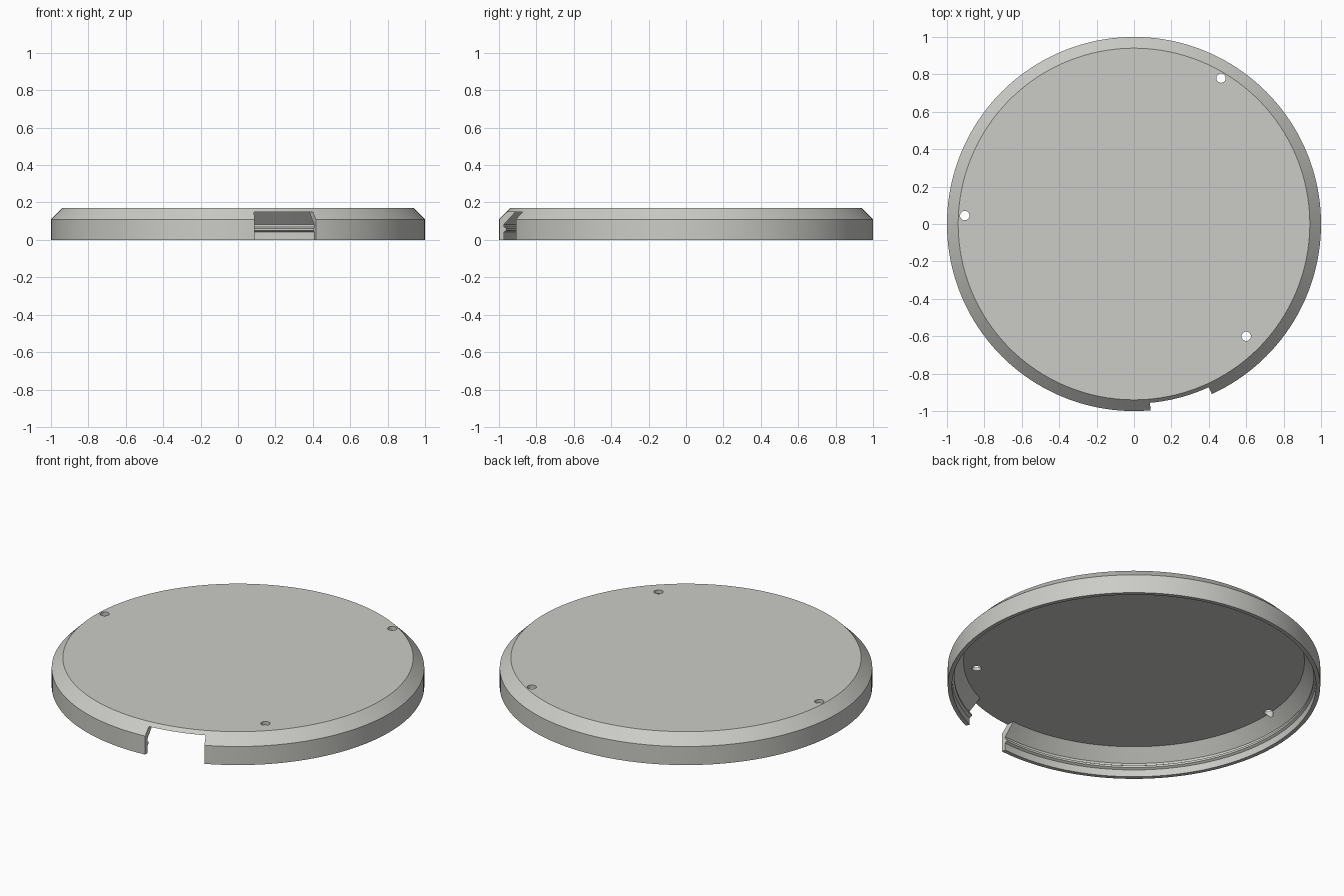
import bpy, bmesh, math

if "Cube" in bpy.data.objects:
    bpy.data.objects.remove(bpy.data.objects["Cube"])

SEG = 160

grey = bpy.data.materials.new("light_grey")
grey.diffuse_color = (0.60, 0.60, 0.57, 1)
grey.use_nodes = True
grey.node_tree.nodes["Principled BSDF"].inputs["Base Color"].default_value = grey.diffuse_color


def make_object(name, bm):
    bmesh.ops.recalc_face_normals(bm, faces=bm.faces)
    mesh = bpy.data.meshes.new(name)
    bm.to_mesh(mesh)
    bm.free()
    mesh.materials.append(grey)
    obj = bpy.data.objects.new(name, mesh)
    bpy.context.collection.objects.link(obj)
    return obj


def lathe(name, profile):
    """Revolve an open (radius, height) profile, capping both ends flat."""
    bm = bmesh.new()
    rings = []
    for r, z in profile:
        rings.append([bm.verts.new((r * math.cos(2 * math.pi * i / SEG),
                                    r * math.sin(2 * math.pi * i / SEG), z))
                      for i in range(SEG)])
    for a, b in zip(rings, rings[1:]):
        for i in range(SEG):
            j = (i + 1) % SEG
            bm.faces.new((a[i], a[j], b[j], b[i]))
    bm.faces.new(rings[0])
    bm.faces.new(rings[-1])
    return make_object(name, bm)


def prism(name, outline, z0, z1):
    bm = bmesh.new()
    low = [bm.verts.new((x, y, z0)) for x, y in outline]
    high = [bm.verts.new((x, y, z1)) for x, y in outline]
    n = len(outline)
    for i in range(n):
        j = (i + 1) % n
        bm.faces.new((low[i], low[j], high[j], high[i]))
    bm.faces.new(low)
    bm.faces.new(high)
    return make_object(name, bm)


def cut(target, cutter):
    mod = target.modifiers.new("cut", 'BOOLEAN')
    mod.operation = 'DIFFERENCE'
    mod.solver = 'EXACT'
    mod.object = cutter
    bpy.ops.object.select_all(action='DESELECT')
    bpy.context.view_layer.objects.active = target
    target.select_set(True)
    bpy.ops.object.modifier_apply(modifier=mod.name)
    bpy.data.objects.remove(cutter)


# Hollow lid: chamfered shell with a snap ridge inside the rim
lid = lathe("lid", [
    (0.94, 0.17), (1.0, 0.11), (1.0, 0.0),          # outside
    (0.977, 0.0), (0.977, 0.042),                   # lower inner wall
    (0.964, 0.05), (0.964, 0.062), (0.977, 0.07),   # snap ridge
    (0.977, 0.082), (0.915, 0.15),                  # inner chamfer, ceiling
])

# Notch through the rim, with radial sides
a0, a1 = math.radians(5.1), math.radians(24.6)
steps = [a0 + (a1 - a0) * i / 12 for i in range(13)]
outline = [(1.1 * math.sin(a), -1.1 * math.cos(a)) for a in steps]
outline += [(0.9 * math.sin(a), -0.9 * math.cos(a)) for a in reversed(steps)]
cut(lid, prism("notch_cutter", outline, -0.1, 0.1502))

# Three small screw holes through the top
for x, y in [(0.465, 0.78), (-0.905, 0.045), (0.60, -0.60)]:
    circle = [(x + 0.025 * math.cos(2 * math.pi * i / 24),
               y + 0.025 * math.sin(2 * math.pi * i / 24)) for i in range(24)]
    cut(lid, prism("hole_cutter", circle, 0.08, 0.3))

bpy.ops.object.shade_smooth_by_angle(angle=math.radians(25))
